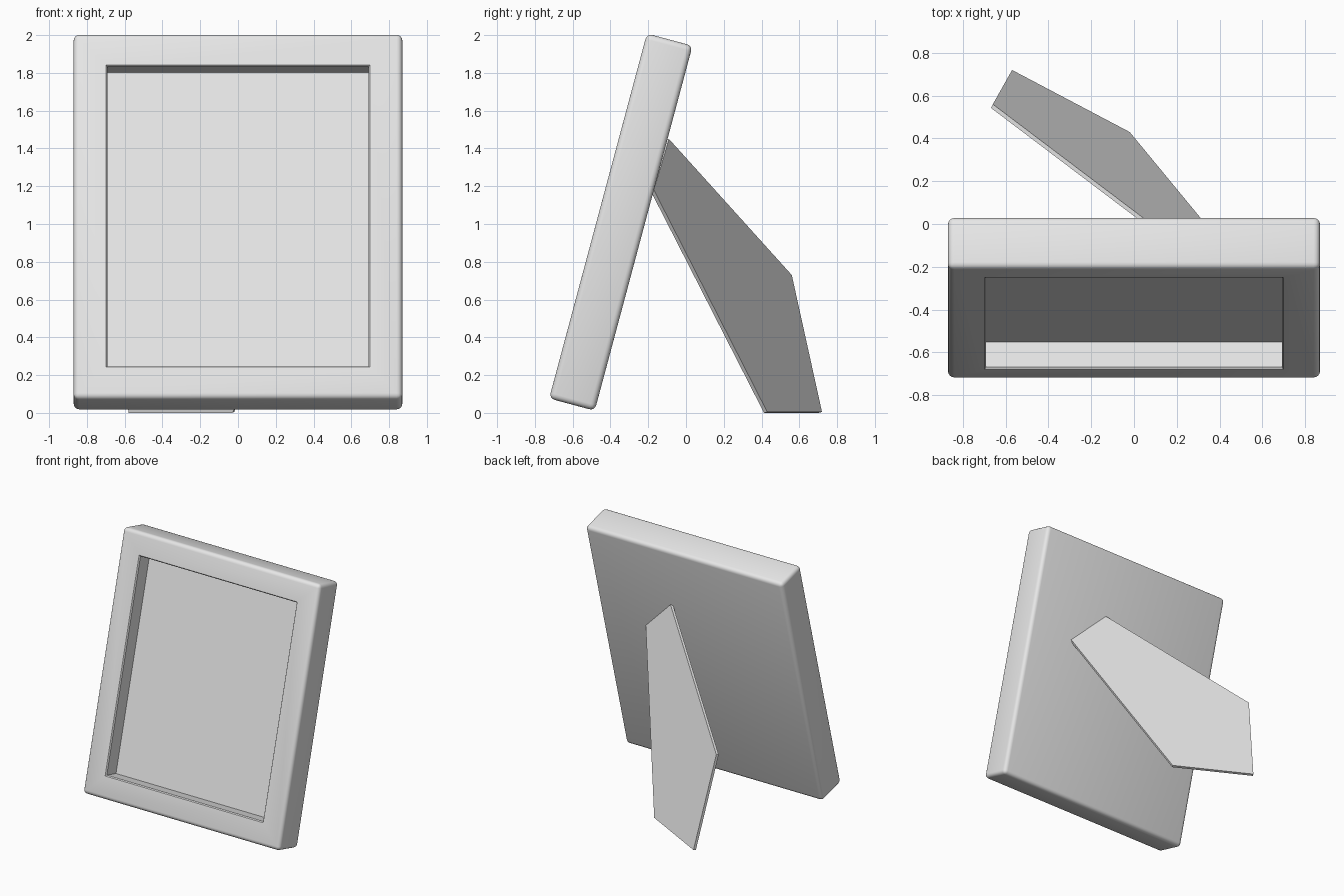
import bpy, bmesh, math
from mathutils import Vector

if "Cube" in bpy.data.objects:
    bpy.data.objects.remove(bpy.data.objects["Cube"], do_unlink=True)

grey = bpy.data.materials.new("light_grey")
grey.use_nodes = True
grey.diffuse_color = (0.8, 0.8, 0.8, 1)
grey.node_tree.nodes["Principled BSDF"].inputs["Base Color"].default_value = (0.8, 0.8, 0.8, 1)


def add_object(name, bm):
    bmesh.ops.recalc_face_normals(bm, faces=bm.faces[:])
    mesh = bpy.data.meshes.new(name)
    bm.to_mesh(mesh)
    bm.free()
    mesh.materials.append(grey)
    obj = bpy.data.objects.new(name, mesh)
    bpy.context.collection.objects.link(obj)
    return obj


# Picture frame: rounded slab with a recessed front panel, leaning back
WIDTH, DEPTH, HEIGHT, ROUND = 1.74, 0.25, 2.0, 0.03
bm = bmesh.new()
bmesh.ops.create_cube(bm, size=1)
bmesh.ops.scale(bm, vec=(WIDTH, DEPTH, HEIGHT), verts=bm.verts[:])
bmesh.ops.bevel(bm, geom=bm.edges[:], offset=ROUND, segments=4,
                profile=0.5, affect='EDGES')
bm.normal_update()
front = min(bm.faces, key=lambda f: f.calc_center_median().y)
# border, softened lip, then the straight recess walls
for inset, push in ((0.2, 0), (0.01, -0.01), (0, -0.12)):
    bmesh.ops.inset_individual(bm, faces=[front], thickness=inset, depth=push)
    bm.normal_update()
frame = add_object("picture_frame", bm)
frame.location = (0, -0.345, 1.01)
frame.rotation_euler.x = math.radians(-15)
bpy.context.view_layer.objects.active = frame
frame.select_set(True)
bpy.ops.object.shade_smooth_by_angle(angle=math.radians(30))
frame.select_set(False)

# Easel leg: thin five-sided plate splayed out behind the frame
outline = [(0.2, -0.09, 1.45), (-0.66, 0.56, 0.73), (-0.57, 0.72, 0.005),
           (-0.02, 0.43, 0.005), (0.475, -0.17, 1.18)]
bm = bmesh.new()
plate = bm.faces.new([bm.verts.new(p) for p in outline])
bm.normal_update()
offset = plate.normal * 0.02
if offset.y > 0:
    offset = -offset
result = bmesh.ops.extrude_face_region(bm, geom=[plate], use_keep_orig=True)
moved = [v for v in result["geom"] if isinstance(v, bmesh.types.BMVert)]
bmesh.ops.translate(bm, verts=moved, vec=Vector(offset))
add_object("easel_leg", bm)
